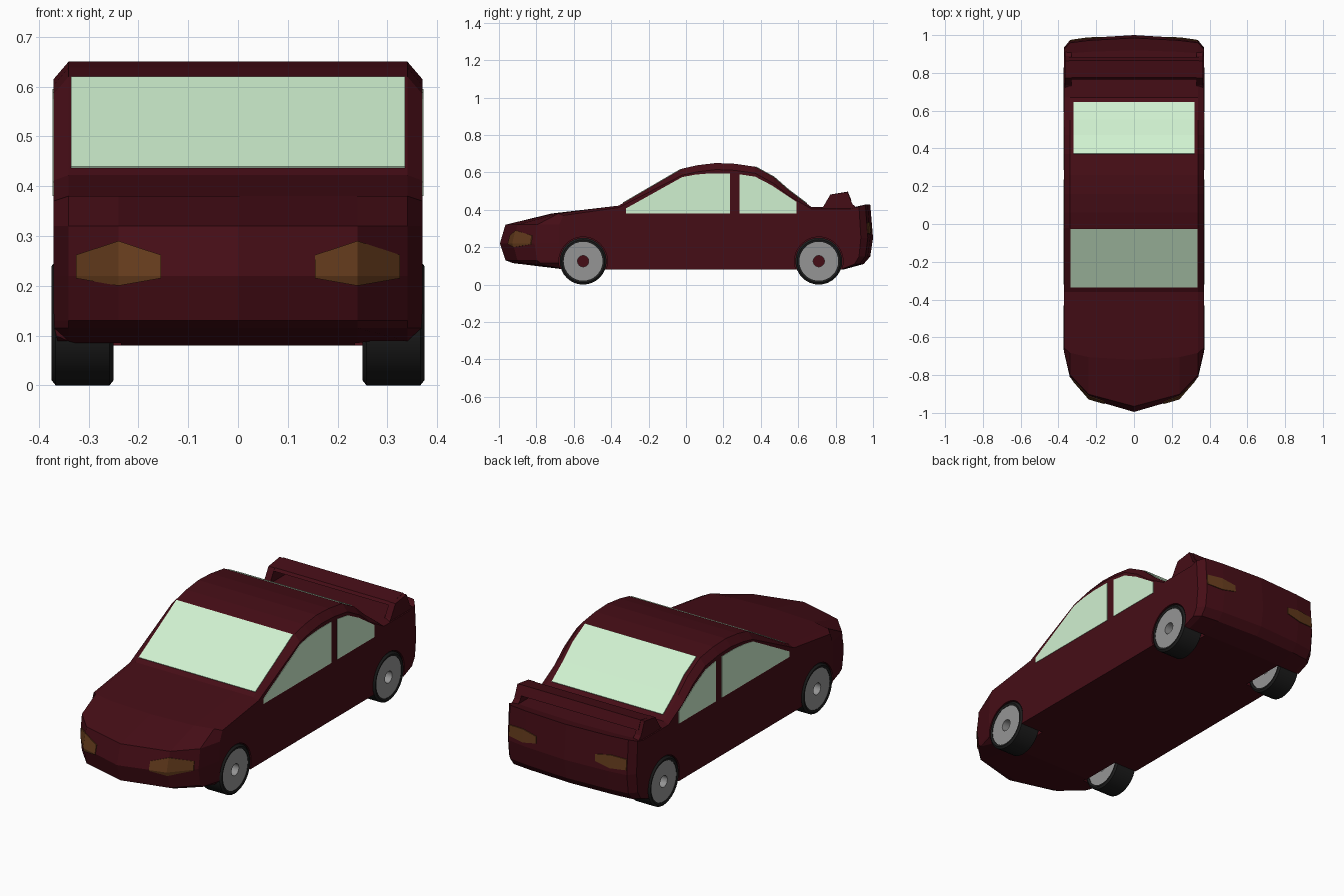
import bpy, bmesh, math
from mathutils import Matrix, Vector

if "Cube" in bpy.data.objects:
    bpy.data.objects.remove(bpy.data.objects["Cube"])


def material(name, rgb):
    m = bpy.data.materials.new(name)
    m.diffuse_color = (*rgb, 1)
    m.use_nodes = True
    m.node_tree.nodes["Principled BSDF"].inputs["Base Color"].default_value = m.diffuse_color
    return m


PAINT = material("dark_red_paint", (0.06, 0.004, 0.008))
GLASS = material("green_glass", (0.63, 0.88, 0.63))
LAMP = material("amber_lamp", (0.13, 0.045, 0.012))
RUBBER = material("black_rubber", (0.012, 0.012, 0.012))
METAL = material("wheel_metal", (0.3, 0.3, 0.3))


def finish(name, bm, mat):
    bmesh.ops.recalc_face_normals(bm, faces=bm.faces)
    me = bpy.data.meshes.new(name)
    bm.to_mesh(me)
    bm.free()
    ob = bpy.data.objects.new(name, me)
    bpy.context.collection.objects.link(ob)
    if mat:
        me.materials.append(mat)
    return ob


def loft(name, stations, mat):
    """Closed solid through (x, [(y, z), ...]) cross-sections."""
    bm = bmesh.new()
    rings = [[bm.verts.new((x, y, z)) for y, z in ring] for x, ring in stations]
    n = len(rings[0])
    for a, b in zip(rings, rings[1:]):
        for i in range(n):
            j = (i + 1) % n
            bm.faces.new((a[i], a[j], b[j], b[i]))
    bm.faces.new(rings[0])
    bm.faces.new(rings[-1])
    return finish(name, bm, mat)


def prism(name, ring, x0, x1, mat):
    return loft(name, [(x0, ring), (x1, ring)], mat)


def lathe(name, profile, centre, mat, steps=32):
    """Closed (x, radius) profile turned round the x axis."""
    bm = bmesh.new()
    vs = [bm.verts.new((x, 0, r)) for x, r in profile]
    edges = [bm.edges.new((vs[i - 1], vs[i])) for i in range(len(vs))]
    bmesh.ops.spin(bm, geom=vs + edges, cent=(0, 0, 0), axis=(1, 0, 0),
                   angle=math.tau, steps=steps, use_merge=False)
    bmesh.ops.remove_doubles(bm, verts=bm.verts, dist=1e-4)
    bmesh.ops.translate(bm, verts=bm.verts, vec=centre)
    ob = finish(name, bm, mat)
    bpy.context.view_layer.objects.active = ob
    ob.select_set(True)
    bpy.ops.object.shade_smooth_by_angle(angle=math.radians(35))
    ob.select_set(False)
    return ob


def interp(v, table):
    for (a, fa), (b, fb) in zip(table, table[1:]):
        if v <= b:
            return fa + (fb - fa) * (v - a) / (b - a)
    return table[-1][1]


# Plan outline: how far the nose and tail reach at each half width
NOSE = [(0, -0.995), (0.24, -0.925), (0.34, -0.81), (0.37, -0.68)]
TAIL = [(0, 1.0), (0.25, 0.985), (0.34, 0.972), (0.37, 0.935)]


def plan(x, y):
    if y < -0.65:
        return -0.65 + (y + 0.65) * (interp(abs(x), NOSE) + 0.65) / -0.35
    if y > 0.8:
        return 0.8 + (y - 0.8) * (interp(abs(x), TAIL) - 0.8) / 0.2
    return y


# Body: side profile lofted across the width, with a chamfered roof edge
TOP = [(-1, 0.22), (-0.97, 0.32), (-0.72, 0.38), (-0.36, 0.422), (-0.02, 0.62),
       (0.06, 0.638), (0.16, 0.65), (0.26, 0.646), (0.37, 0.63), (0.47, 0.575),
       (0.55, 0.505), (0.67, 0.415), (0.92, 0.415), (0.985, 0.428)]
BOTTOM = [(1, 0.25), (0.985, 0.15), (0.95, 0.11), (0.84, 0.08), (-0.64, 0.08),
          (-0.93, 0.115), (-0.97, 0.13)]


def section(x):
    ring = []
    for y, z in TOP + BOTTOM:
        drop = 0
        if abs(x) > 0.35 and z > 0.35:
            drop = 0.01 + 0.025 * min(1, max(0, (z - 0.42) / 0.1))
        ring.append((plan(x, y), z - drop))
    return x, ring


body = loft("car_body", [section(x) for x in
            (-0.37, -0.34, -0.24, 0, 0.24, 0.34, 0.37)], PAINT)

# Wheel wells
WHEELS = [(s, y) for s in (-1, 1) for y in (-0.55, 0.71)]
bm = bmesh.new()
for s, y in WHEELS:
    bmesh.ops.create_cone(
        bm, cap_ends=True, segments=32, radius1=0.13, radius2=0.13, depth=0.2,
        matrix=Matrix.Translation((s * 0.335, y, 0.125)) @ Matrix.Rotation(math.pi / 2, 4, 'Y'))
cutter = finish("wheel_well_cutter", bm, PAINT)
cutter.hide_render = True
cutter.hide_viewport = True
cut = body.modifiers.new("wheel_wells", 'BOOLEAN')
cut.operation = 'DIFFERENCE'
cut.solver = 'EXACT'
cut.object = cutter

# Wheels: tyre and rim with an open hub
TYRE = [(0.253, 0.104), (0.25, 0.115), (0.258, 0.125), (0.366, 0.125),
        (0.374, 0.115), (0.371, 0.104)]
RIM = [(0.256, 0.107), (0.256, 0.03), (0.369, 0.03), (0.369, 0.107)]
for s, y in WHEELS:
    tag = ("front" if y < 0 else "rear") + ("_left" if s < 0 else "_right")
    for part, prof, mat in (("tyre", TYRE, RUBBER), ("rim", RIM, METAL)):
        lathe(f"{tag}_{part}", [(s * x, r) for x, r in prof], Vector((0, y, 0.125)), mat)


# Front and rear screens: thin slabs on the body surface
def screen(name, path, half, dy):
    outer = [(y + dy, z + 0.003) for y, z in path]
    inner = [(y - 3 * dy, z - 0.012) for y, z in reversed(path)]
    prism(name, outer + inner, -half, half, GLASS)


screen("windscreen", [(-0.335, 0.4366), (-0.025, 0.617)], 0.335, -0.002)
screen("rear_window", [(0.37, 0.63), (0.47, 0.575), (0.55, 0.505), (0.645, 0.434)], 0.32, 0.002)

# Side windows
FRONT_SIDE = [(-0.32, 0.38), (-0.32, 0.408), (-0.02, 0.575), (0.05, 0.588),
              (0.13, 0.595), (0.235, 0.595), (0.235, 0.38)]
REAR_SIDE = [(0.285, 0.38), (0.285, 0.59), (0.37, 0.577), (0.46, 0.53),
             (0.59, 0.443), (0.59, 0.38)]
for s, side in ((-1, "left"), (1, "right")):
    prism(f"front_side_window_{side}", FRONT_SIDE, s * 0.36, s * 0.372, GLASS)
    prism(f"rear_side_window_{side}", REAR_SIDE, s * 0.36, s * 0.372, GLASS)

# Lamps: hexagons wrapped round the corners of nose and tail
NOSE_Z = [(0.13, -0.97), (0.22, -1), (0.32, -0.97)]
TAIL_Z = [(0.25, 1), (0.428, 0.985)]


def lamp(name, s, columns, face, out):
    stations = []
    for x, zs in columns:
        pts = [(plan(x, interp(z, face)), z) for z in zs]
        ring = [(y + out, z) for y, z in pts] + [(y - 4 * out, z) for y, z in reversed(pts)]
        stations.append((s * x, ring))
    loft(name, stations, LAMP)


for s, side in ((-1, "left"), (1, "right")):
    lamp(f"headlamp_{side}", s, [(0.155, (0.215, 0.22, 0.262)), (0.24, (0.2, 0.22, 0.29)),
         (0.325, (0.215, 0.22, 0.262))], NOSE_Z, -0.004)
    lamp(f"tail_lamp_{side}", s, [(0.17, (0.285, 0.32)), (0.25, (0.268, 0.335)),
         (0.338, (0.275, 0.33))], TAIL_Z, 0.004)

# Spoiler: blade carried on two end supports
prism("spoiler_blade", [(0.765, 0.468), (0.775, 0.482), (0.865, 0.497), (0.885, 0.45),
                        (0.86, 0.46)], -0.345, 0.345, PAINT)
SUPPORT = [(0.72, 0.405), (0.735, 0.418), (0.772, 0.482), (0.863, 0.495),
           (0.89, 0.43), (0.92, 0.405)]
for s, side in ((-1, "left"), (1, "right")):
    prism(f"spoiler_support_{side}", SUPPORT, s * 0.33, s * 0.365, PAINT)
